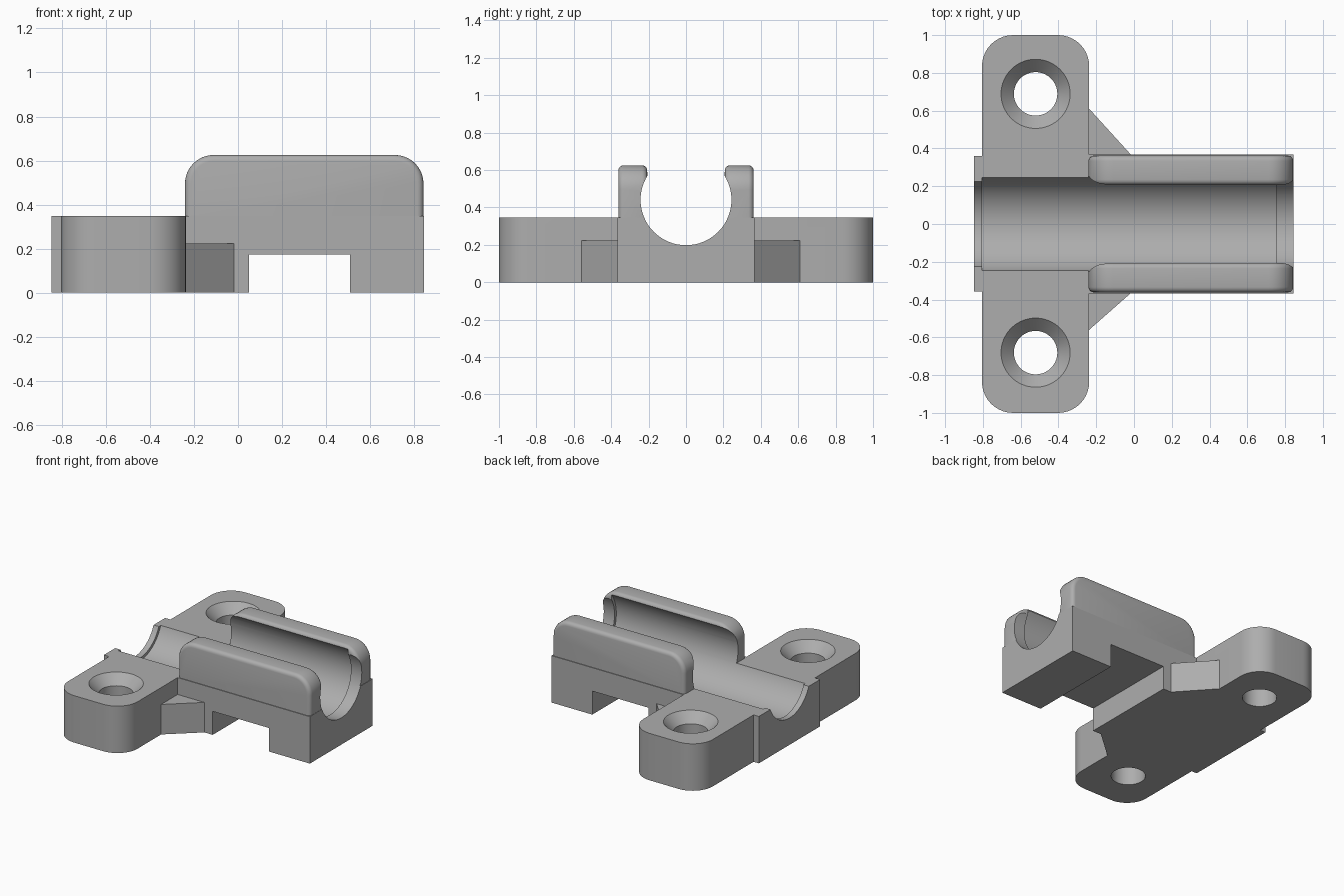
import bpy
import bmesh
import math

cube = bpy.data.objects.get("Cube")
if cube:
    bpy.data.objects.remove(cube, do_unlink=True)

grey = bpy.data.materials.new("plain grey")
grey.use_nodes = True
grey.diffuse_color = (0.42, 0.42, 0.42, 1)
grey.node_tree.nodes["Principled BSDF"].inputs["Base Color"].default_value = (0.42, 0.42, 0.42, 1)


def finish(name, bm):
    bmesh.ops.recalc_face_normals(bm, faces=bm.faces)
    mesh = bpy.data.meshes.new(name)
    bm.to_mesh(mesh)
    bm.free()
    mesh.materials.append(grey)
    obj = bpy.data.objects.new(name, mesh)
    bpy.context.collection.objects.link(obj)
    return obj


def prism(name, outline, low, high, axis="z"):
    """Extrude an outline along z, or an xz outline along y."""
    bm = bmesh.new()
    place = (lambda a, b, h: (a, b, h)) if axis == "z" else (lambda a, b, h: (a, h, b))
    face = bm.faces.new([bm.verts.new(place(a, b, low)) for a, b in outline])
    out = bmesh.ops.extrude_face_region(bm, geom=[face])
    verts = [v for v in out["geom"] if isinstance(v, bmesh.types.BMVert)]
    bmesh.ops.translate(bm, verts=verts, vec=place(0, 0, high - low))
    return finish(name, bm)


def rounded(x0, x1, y0, y1, r, corners=(0, 1, 2, 3), steps=10):
    """Rectangle outline with the chosen corners rounded."""
    centres = [(x1 - r, y1 - r), (x0 + r, y1 - r), (x0 + r, y0 + r), (x1 - r, y0 + r)]
    sharp = [(x1, y1), (x0, y1), (x0, y0), (x1, y0)]
    pts = []
    for i, (cx, cy) in enumerate(centres):
        if i not in corners:
            pts.append(sharp[i])
            continue
        for k in range(steps + 1):
            a = math.pi / 2 * (i + k / steps)
            pts.append((cx + r * math.cos(a), cy + r * math.sin(a)))
    return pts


def box(name, x0, x1, y0, y1, z0, z1):
    return prism(name, [(x0, y0), (x1, y0), (x1, y1), (x0, y1)], z0, z1)


def lathe(name, profile, centre, axis="z", sides=64):
    """Closed solid of circular sections given as (position, radius)."""
    bm = bmesh.new()
    rings = []
    for pos, r in profile:
        ring = []
        for k in range(sides):
            a = 2 * math.pi * k / sides
            u, v = r * math.cos(a), r * math.sin(a)
            p = (u, v, pos) if axis == "z" else (pos, u, v)
            ring.append(bm.verts.new([p[i] + centre[i] for i in range(3)]))
        rings.append(ring)
    for lo, hi in zip(rings, rings[1:]):
        for k in range(sides):
            n = (k + 1) % sides
            bm.faces.new((lo[k], lo[n], hi[n], hi[k]))
    bm.faces.new(rings[0])
    bm.faces.new(rings[-1])
    return finish(name, bm)


def apply_modifier(obj, mod):
    bpy.context.view_layer.objects.active = obj
    bpy.ops.object.modifier_apply(modifier=mod.name)


def combine(obj, other, operation):
    mod = obj.modifiers.new(operation, "BOOLEAN")
    mod.operation = operation
    mod.solver = "EXACT"
    mod.object = other
    apply_modifier(obj, mod)
    bpy.data.objects.remove(other, do_unlink=True)


# Mounting plate, end collar and channel block
bracket = prism("clip_bracket", rounded(-0.805, -0.237, -1, 1, 0.165), 0, 0.347)
combine(bracket, box("end_collar", -0.848, -0.7, -0.357, 0.36, 0, 0.347), "UNION")
combine(bracket, box("channel_block", -0.3, 0.845, -0.367, 0.367, 0, 0.347), "UNION")

# Corner gussets and clip walls on both sides
for side, reach in ((1, 0.61), (-1, 0.56)):
    gusset = prism("gusset", [(-0.3, side * 0.3), (0.05, side * 0.3),
                              (-0.01, side * 0.36), (-0.237, side * reach),
                              (-0.3, side * reach)], 0, 0.222)
    combine(bracket, gusset, "UNION")

    low, high = sorted((side * 0.207, side * 0.362))
    wall = prism("clip_wall", rounded(-0.241, 0.843, 0.24, 0.625, 0.13, (0, 1)),
                 low, high, "y")
    bevel = wall.modifiers.new("soft_edges", "BEVEL")
    bevel.width = 0.028
    bevel.segments = 4
    bevel.limit_method = "ANGLE"
    bevel.angle_limit = math.radians(40)
    apply_modifier(wall, bevel)
    combine(bracket, wall, "UNION")

# Underside notch
combine(bracket, box("notch_cutter", 0.05, 0.51, -0.6, 0.6, -0.1, 0.174), "DIFFERENCE")

# Round channel, narrower at both ends
bore = lathe("bore_cutter", [(-1, 0.243), (-0.805, 0.243), (-0.805, 0.264),
                             (0.755, 0.264), (0.755, 0.243), (1, 0.243)],
             (0, 0, 0.441), "x")
combine(bracket, bore, "DIFFERENCE")

# Countersunk screw holes
for side in (1, -1):
    hole = lathe("hole_cutter", [(-0.1, 0.115), (0.277, 0.115), (0.347, 0.183), (0.45, 0.183)],
                 (-0.521, side * 0.685 + 0.004, 0))
    combine(bracket, hole, "DIFFERENCE")

# Smooth curved faces, sharp edges kept
bpy.ops.object.select_all(action="DESELECT")
bracket.select_set(True)
bpy.context.view_layer.objects.active = bracket
bpy.ops.object.shade_smooth_by_angle(angle=math.radians(30))
